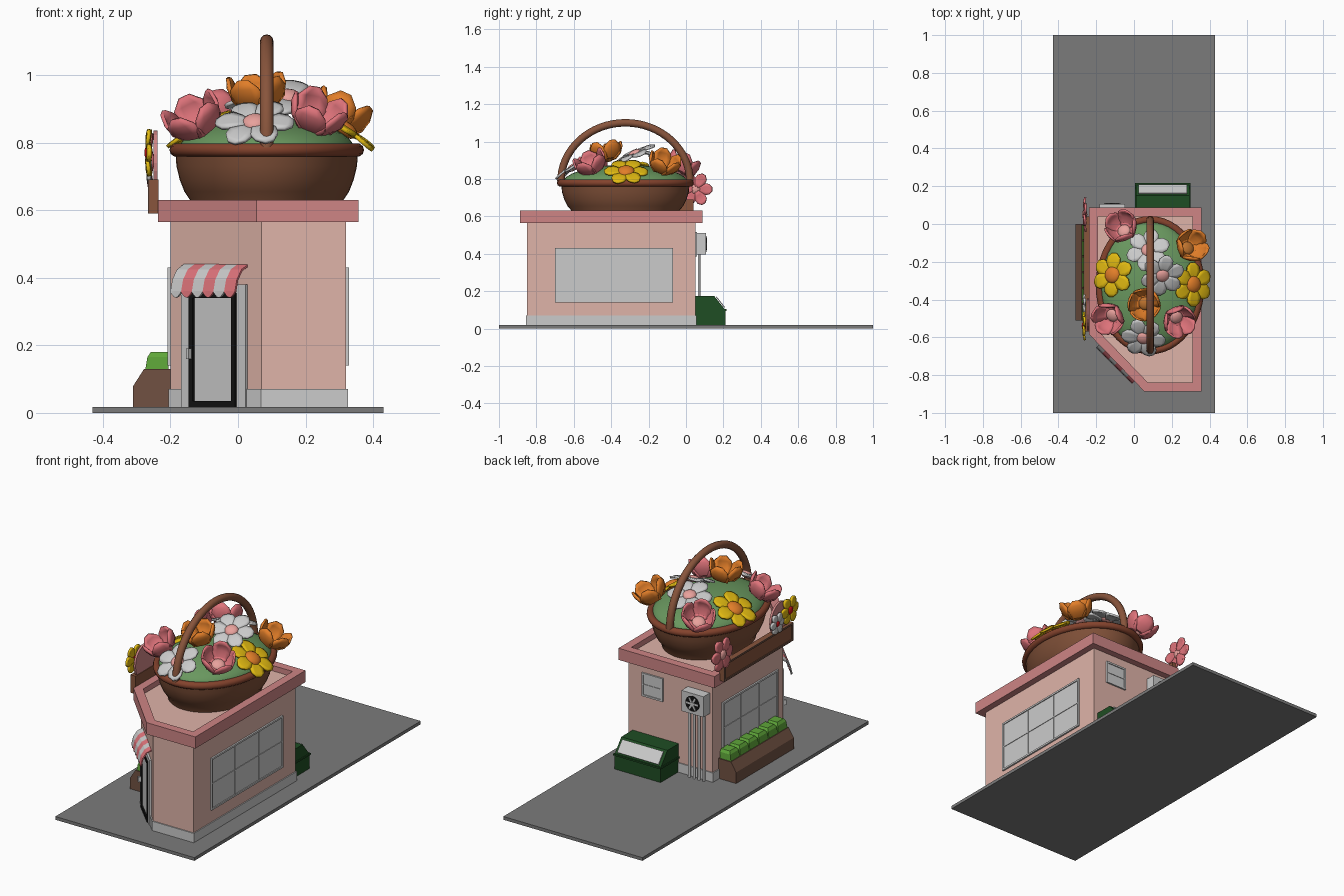
import bpy, bmesh
from math import sin, cos, pi, radians
from mathutils import Matrix, Vector

if "Cube" in bpy.data.objects:
    bpy.data.objects.remove(bpy.data.objects["Cube"])

MATS = {}
PALETTE = dict(wall=(222, 178, 167), trim=(205, 132, 132), slab=(122, 122, 122), black=(25, 25, 25),
               pink=(222, 115, 122), palepink=(232, 160, 155), orange=(225, 125, 45), yellow=(225, 185, 25),
               red=(205, 25, 30), wood=(135, 85, 62), rim=(130, 68, 48), basket=(125, 80, 58),
               soil=(105, 150, 95), leaf=(95, 165, 60), dark_green=(36, 78, 40), planter=(112, 82, 68),
               amber=(190, 115, 50))


def mat(key):
    if key not in MATS:
        m = bpy.data.materials.new(key)
        m.diffuse_color = [(c / 255) ** 2.2 for c in PALETTE[key]] + [1]
        m.use_nodes = True
        m.node_tree.nodes["Principled BSDF"].inputs["Base Color"].default_value = m.diffuse_color
        MATS[key] = m
    return MATS[key]


def finish(name, bm, color=None, M=None, smooth=None):
    bmesh.ops.recalc_face_normals(bm, faces=bm.faces)
    me = bpy.data.meshes.new(name)
    bm.to_mesh(me)
    bm.free()
    if M is not None:
        me.transform(M)
    if color:
        me.materials.append(mat(color))
    if smooth:
        me.shade_smooth()
        me.set_sharp_from_angle(angle=radians(smooth))
    ob = bpy.data.objects.new(name, me)
    bpy.context.collection.objects.link(ob)
    return ob


def boxes(name, spans, color=None, M=None):
    """Each span is x0, x1, y0, y1, z0, z1."""
    bm = bmesh.new()
    for x0, x1, y0, y1, z0, z1 in spans:
        T = Matrix.Translation(((x0 + x1) / 2, (y0 + y1) / 2, (z0 + z1) / 2))
        bmesh.ops.create_cube(bm, size=1, matrix=T @ Matrix.Diagonal((x1 - x0, y1 - y0, z1 - z0, 1)))
    return finish(name, bm, color, M)


def loft(name, rings, color=None, M=None, smooth=None, loop=False):
    bm = bmesh.new()
    vs = [[bm.verts.new(p) for p in r] for r in rings]
    n = len(vs[0])
    for a, b in list(zip(vs, vs[1:])) + ([(vs[-1], vs[0])] if loop else []):
        for i in range(n):
            bm.faces.new((a[i], a[(i + 1) % n], b[(i + 1) % n], b[i]))
    if not loop:
        bm.faces.new(vs[0])
        bm.faces.new(vs[-1])
    return finish(name, bm, color, M, smooth)


def frame(x, y, deg):
    """Wall frame: local x along the wall, local -y outward."""
    return Matrix.Translation((x, y, 0)) @ Matrix.Rotation(radians(deg), 4, 'Z')


def plan(d, z):
    """Footprint with one cut corner, offset outward by d."""
    return [(-.2 - d, .05 + d, z), (-.2 - d, -.57 - .41 * d, z), (.07 - .41 * d, -.85 - d, z),
            (.32 + d, -.85 - d, z), (.32 + d, .05 + d, z)]


# Ground slab, walls, plinth, parapet
boxes("ground_slab", [(-.43, .43, -1, 1, 0, .018)], 'slab')
loft("walls", [plan(0, .018), plan(0, .6)], 'wall')
loft("plinth", [plan(.006, .018), plan(.006, .07)])
loft("parapet", [plan(.037, .565), plan(.037, .63), plan(-.01, .63), plan(-.01, .565)], 'trim', loop=True)


# Windows: pane, outer frame and glazing bars
def window(name, w, z0, z1, M, cols, rows):
    h, t = w / 2, .01
    boxes(name + "_pane", [(-h, h, -.004, .01, z0, z1)], None, M)
    s = [(-h, h, -.009, 0, z0, z0 + t), (-h, h, -.009, 0, z1 - t, z1),
         (-h, -h + t, -.009, 0, z0, z1), (h - t, h, -.009, 0, z0, z1)]
    s += [(x - .003, x + .003, -.007, 0, z0, z1) for x in (-h + w * i / cols for i in range(1, cols))]
    s += [(-h, h, -.007, 0, z - .003, z + .003) for z in (z0 + (z1 - z0) * i / rows for i in range(1, rows))]
    boxes(name + "_frame", s, None, M)


window("right_window", .63, .14, .43, frame(.32, -.385, 90), 3, 2)
window("left_window", .49, .14, .43, frame(-.2, -.275, -90), 3, 2)
window("back_window", .13, .385, .515, frame(.17, .05, 180), 1, 2)

# Corner door
C = frame(-.065, -.71, -45)
boxes("door_surround", [(-.135, -.096, -.012, .01, .018, .38), (.096, .135, -.012, .01, .018, .38),
                        (-.135, .135, -.012, .01, .35, .38)], None, C)
boxes("door_frame", [(-.097, -.08, -.018, .01, .018, .355), (.08, .097, -.018, .01, .018, .355),
                     (-.097, .097, -.018, .01, .34, .355), (-.097, .097, -.018, .01, .018, .035)], 'black', C)
boxes("door_glass", [(-.085, .085, -.01, .01, .03, .345)], None, C)
boxes("door_handle", [(-.093, -.084, -.032, -.015, .16, .19)], None, C)

# Striped scalloped awning
AWN = [(0, .44), (-.028, .425), (-.048, .395), (-.056, .36)]
for i in range(6):
    w = .27 / 6
    bm = bmesh.new()
    cols = []
    for k in range(7):
        x = -.135 + w * (i + k / 6)
        drop = .017 * sin(pi * k / 6)
        cols.append([bm.verts.new((x, y, z)) for y, z in AWN] + [bm.verts.new((x, -.057, .358 - drop))])
    for a, b in zip(cols, cols[1:]):
        for j in range(4):
            bm.faces.new((a[j], b[j], b[j + 1], a[j + 1]))
    ob = finish("awning_stripe", bm, 'pink' if i % 2 else None, C)
    ob.modifiers.new("thick", 'SOLIDIFY').thickness = .006

# Planter with clipped shrubs on the left wall
PL = [(-.2, .018), (-.31, .018), (-.31, .08), (-.278, .13), (-.2, .13)]
loft("planter", [[(x, y, z) for x, z in PL] for y in (-.51, 0)], 'planter')
for i in range(6):
    y = -.465 + i * .084
    sq = lambda a, x0, z: [(x0, y - a, z), (-.205, y - a, z), (-.205, y + a, z), (x0, y + a, z)]
    loft("shrub", [sq(.04, -.275, .125), sq(.037, -.268, .165), sq(.028, -.258, .18)], 'leaf')

# Green bin at the back with a pale slanted lid panel
BIN = [(.05, .018), (.21, .018), (.21, .1), (.15, .175), (.05, .175)]
loft("bin", [[(x, y, z) for y, z in BIN] for x in (.01, .295)], 'dark_green')
LID = [(.16, .168), (.164, .171), (.209, .115), (.205, .111)]
loft("bin_panel", [[(x, y, z) for y, z in LID] for x in (.025, .28)])
boxes("bin_lip", [(.005, .3, .05, .216, .095, .104)], 'dark_green')

# Air conditioner with fan and pipes
B = frame(-.115, .05, 180)
boxes("ac_unit", [(-.068, .068, -.057, 0, .395, .51)], None, B)
disc = lambda r, y: [(r * cos(a), y, .453 + r * sin(a)) for a in (i * pi / 12 for i in range(24))]
loft("fan_hole", [disc(.043, -.05), disc(.043, -.059)], 'black', B)
loft("fan_hub", [disc(.01, -.055), disc(.01, -.062)], None, B)
for i in range(6):
    R = Matrix.Translation((0, -.06, .453)) @ Matrix.Rotation(i * pi / 3, 4, 'Y')
    boxes("fan_blade", [(.008, .036, -.001, .001, -.005, .005)], None, B @ R)
for i in range(4):
    x = -.045 + .03 * i
    ring = lambda z: [(x + .007 * cos(k * pi / 4), -.02 + .007 * sin(k * pi / 4), z) for k in range(8)]
    loft("pipe", [ring(.018), ring(.4)], None, B, 50)

# Basket
CX, CY = .085, -.324


def oval(rx, ry, z, n=48):
    return [(CX + rx * cos(2 * pi * i / n), CY + ry * sin(2 * pi * i / n), z) for i in range(n)]


PROF = [(.76, .6), (.79, .63), (.85, .655), (.9, .69), (.935, .73), (.95, .785)]
loft("basket_bowl", [oval(.275 * f + .01, .352 * f + .01, z) for f, z in PROF], 'basket', smooth=40)
loft("basket_rim", [oval(.268 + .02 * cos(a), .346 + .02 * cos(a), .778 + .02 * sin(a))
                    for a in (k * pi / 5 for k in range(10))], 'rim', smooth=60, loop=True)
loft("greenery", [oval(.262 * cos(a), .338 * cos(a), .775 + .1 * sin(a))
                  for a in (k * pi / 17 for k in range(9))], 'soil', smooth=40)
arc = []
for k in range(33):
    t = pi * k / 32
    c, n = Vector((CX, CY + .345 * cos(t), .785 + .315 * sin(t))), Vector((0, cos(t), sin(t)))
    arc.append([c + .02 * (cos(a) * Vector((1, 0, 0)) + sin(a) * n) for a in (j * pi / 6 for j in range(12))])
loft("basket_handle", arc, 'wood', smooth=50)

# Flowers: rows are (distance out, height, half width)
FLAT = [(.015, 0, .012), (.045, .006, .027), (.075, .008, .04), (.1, .004, .036), (.116, 0, .014)]
CUP = [(.01, 0, .015), (.045, .008, .04), (.072, .036, .052), (.082, .068, .045), (.08, .095, .016)]


def flower(name, pos, normal, rows, n, color, heart, s=1.0, hr=.036):
    M = Matrix.Translation(pos) @ Vector(normal).to_track_quat('Z', 'Y').to_matrix().to_4x4() @ Matrix.Scale(s, 4)
    bm = bmesh.new()
    for p in range(n):
        R = Matrix.Rotation(2 * pi * p / n, 4, 'Z')
        lift = .004 * (p % 2)
        g = [[bm.verts.new(R @ Vector((r - 5 * (u * w) ** 2, u * w, z + lift))) for u in (-1, -.5, 0, .5, 1)]
             for r, z, w in rows]
        for a, b in zip(g, g[1:]):
            for j in range(4):
                bm.faces.new((a[j], b[j], b[j + 1], a[j + 1]))
    ob = finish(name + "_petals", bm, color, M, 30)
    m = ob.modifiers.new("thick", 'SOLIDIFY')
    m.thickness, m.offset = .011, 0
    bm = bmesh.new()
    bmesh.ops.create_uvsphere(bm, u_segments=16, v_segments=8, radius=hr,
                              matrix=Matrix.Translation((0, 0, .008)) @ Matrix.Diagonal((1, 1, .5, 1)))
    finish(name + "_heart", bm, heart, M, 40)


for pos, nrm in [((-.11, -.27, .835), (-.55, .05, 1)), ((.31, -.32, .835), (.65, 0, 1))]:
    flower("yellow_flower", pos, nrm, FLAT, 6, 'yellow', 'orange', 1, .045)
for pos, nrm in [((.075, -.14, .91), (-.1, .3, 1)), ((.15, -.27, .93), (.15, -.45, 1)),
                 ((.05, -.6, .855), (-.1, -.65, 1))]:
    flower("white_flower", pos, nrm, FLAT, 6, None, 'palepink')
for pos, nrm in [((-.05, -.04, .83), (-.35, .5, 1)), ((-.11, -.48, .83), (-.5, -.4, 1)),
                 ((.22, -.49, .84), (.35, -.45, 1))]:
    flower("pink_flower", pos, nrm, CUP, 5, 'pink', 'palepink')
for pos, nrm in [((.06, -.42, .9), (-.1, -.1, 1)), ((.28, -.13, .84), (.5, .3, 1))]:
    flower("orange_flower", pos, nrm, CUP, 5, 'orange', 'amber')

# Blank sign board on the left parapet with flower ornaments
boxes("sign_board", [(-.262, -.235, -.57, .04, .59, .69)], 'wood')
boxes("sign_border", [(-.267, -.26, -.57, .04, .59, .6), (-.267, -.26, -.57, .04, .68, .69),
                      (-.267, -.26, -.57, -.56, .59, .69), (-.267, -.26, .03, .04, .59, .69)], 'planter')
back = lambda x: [(x, -.48 + .085 * cos(k * pi / 12), .74 + .095 * sin(k * pi / 12)) for k in range(24)]
loft("sign_backing", [back(-.25), back(-.238)], 'trim')
flower("sign_pink_flower", (-.255, .05, .745), (-1, 0, 0), FLAT, 6, 'pink', 'palepink', .78)
flower("sign_yellow_flower", (-.26, -.54, .77), (-1, 0, 0), FLAT, 6, 'yellow', 'red', .65)
flower("sign_white_flower", (-.26, -.43, .735), (-1, 0, 0), FLAT, 6, None, 'red', .5)
